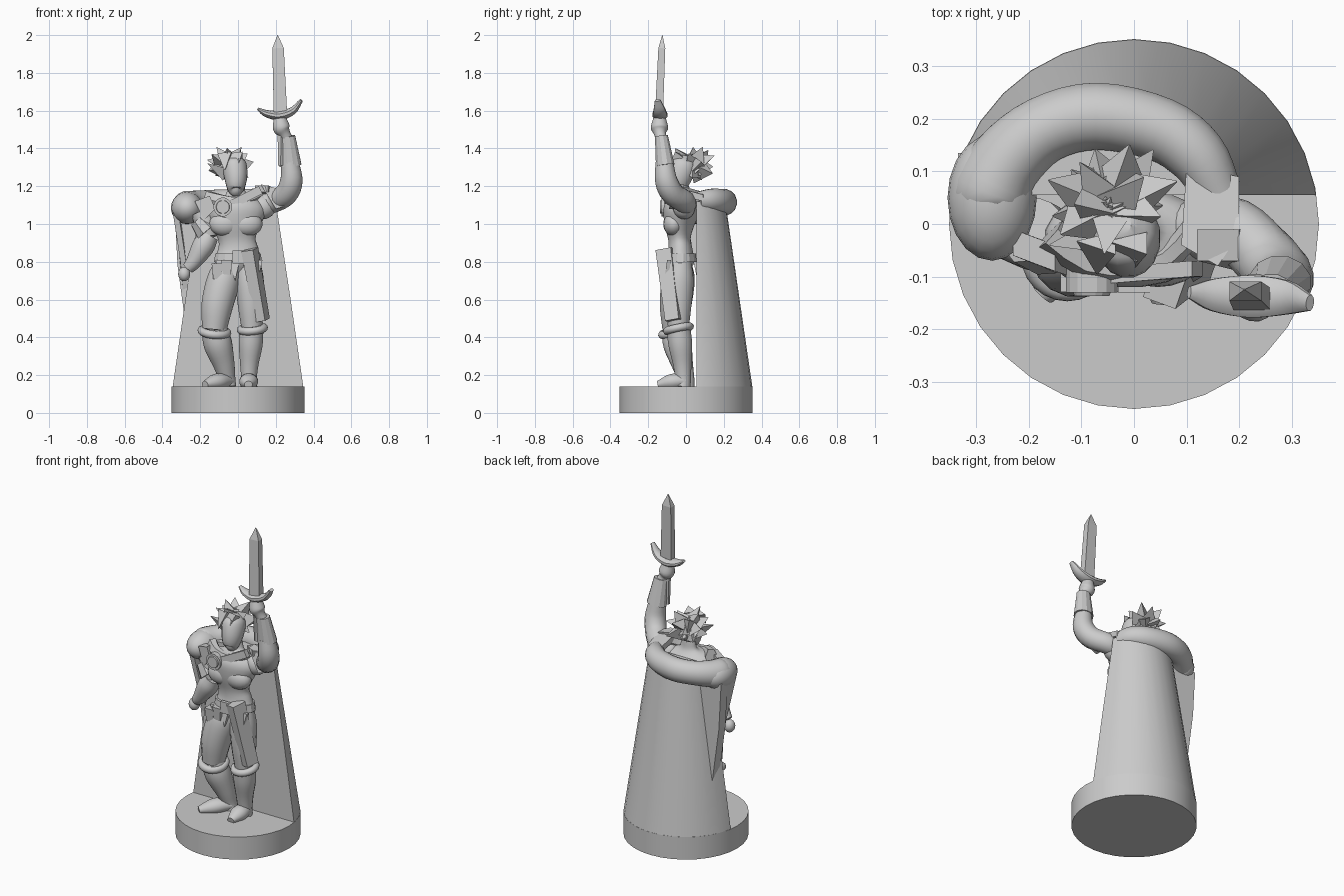
import bpy, bmesh, math, random
from mathutils import Vector as V

cube = bpy.data.objects.get("Cube")
if cube:
    bpy.data.objects.remove(cube, do_unlink=True)
random.seed(4)

stone = bpy.data.materials.new("grey_stone")
stone.use_nodes = True
GREY = (0.6, 0.6, 0.6, 1)
stone.diffuse_color = GREY
stone.node_tree.nodes["Principled BSDF"].inputs["Base Color"].default_value = GREY


def finish(name, bm, smooth=False):
    bmesh.ops.recalc_face_normals(bm, faces=bm.faces)
    mesh = bpy.data.meshes.new(name)
    bm.to_mesh(mesh)
    bm.free()
    ob = bpy.data.objects.new(name, mesh)
    bpy.context.collection.objects.link(ob)
    mesh.materials.append(stone)
    if smooth:
        bpy.ops.object.select_all(action='DESELECT')
        ob.select_set(True)
        bpy.context.view_layer.objects.active = ob
        bpy.ops.object.shade_smooth_by_angle(angle=math.radians(40))
    return ob


def catmull(pts, steps):
    pts = [V(p) for p in pts]
    ext = [2 * pts[0] - pts[1]] + pts + [2 * pts[-1] - pts[-2]]
    out = []
    for a, b, c, d in zip(ext, ext[1:], ext[2:], ext[3:]):
        for k in range(steps):
            t = k / steps
            out.append(b + (c - a) * (t / 2) + (2 * a - 5 * b + 4 * c - d) * (t * t / 2)
                       + (3 * b - a - 3 * c + d) * (t ** 3 / 2))
    return out + [pts[-1]]


def loft(name, pts, n=16, flat=1.0, side=(1, 0, 0), steps=4):
    """Tube through (x, y, z, radius) points; flat scales depth across side."""
    rows = catmull(pts, steps) if steps > 1 else [V(p) for p in pts]
    bm, rings = bmesh.new(), []
    for i, p in enumerate(rows):
        tan = (rows[min(i + 1, len(rows) - 1)] - rows[max(i - 1, 0)]).to_3d().normalized()
        u = V(side) - tan * tan.dot(V(side))
        u.normalize()
        w = tan.cross(u)
        r = max(p[3], 0.002)
        angles = [math.tau * (k + 0.5) / n for k in range(n)]
        rings.append([bm.verts.new(p.to_3d() + r * (u * math.cos(a) + w * flat * math.sin(a)))
                      for a in angles])
    for a, b in zip(rings, rings[1:]):
        for k in range(n):
            bm.faces.new((a[k], a[(k + 1) % n], b[(k + 1) % n], b[k]))
    bm.faces.new(rings[0])
    bm.faces.new(rings[-1])
    return finish(name, bm, steps > 1)


def ball(name, loc, size, turn=0):
    bm = bmesh.new()
    bmesh.ops.create_uvsphere(bm, u_segments=20, v_segments=12, radius=1)
    bmesh.ops.scale(bm, vec=size, verts=bm.verts)
    ob = finish(name, bm, True)
    ob.location, ob.rotation_euler.z = loc, turn


def plate(name, pts, push):
    bm = bmesh.new()
    face = bm.faces.new([bm.verts.new(p) for p in pts])
    new = bmesh.ops.extrude_face_region(bm, geom=[face], use_keep_orig=True)["geom"]
    bmesh.ops.translate(bm, vec=push, verts=[g for g in new if isinstance(g, bmesh.types.BMVert)])
    finish(name, bm)


def ring(name, loc, radius, thick, tilt=(0, 0, 0)):
    bpy.ops.mesh.primitive_torus_add(major_radius=radius, minor_radius=thick, major_segments=24,
                                     minor_segments=10, location=loc, rotation=tilt)
    ob = bpy.context.object
    ob.name = name
    ob.data.materials.append(stone)
    bpy.ops.object.shade_smooth_by_angle(angle=math.radians(40))


def cone(name, r1, r2, z0, z1, cut=None):
    bm = bmesh.new()
    bmesh.ops.create_cone(bm, cap_ends=True, segments=32, radius1=r1, radius2=r2, depth=z1 - z0)
    bmesh.ops.translate(bm, vec=(0, 0, (z0 + z1) / 2), verts=bm.verts)
    if cut is not None:
        bmesh.ops.bisect_plane(bm, geom=bm.verts[:] + bm.edges[:] + bm.faces[:],
                               plane_co=(0, cut, 0), plane_no=(0, -1, 0), clear_outer=True)
        bmesh.ops.holes_fill(bm, edges=[e for e in bm.edges if e.is_boundary])
    finish(name, bm, True)


# Base and cloak
cone("round_base", 0.352, 0.352, 0, 0.14)
cone("cloak", 0.351, 0.208, 0.14, 1.12, cut=0.055)
loft("cloak_collar", [(-.27, .0, 1.09, .04), (-.275, .05, 1.09, .082), (-.24, .12, 1.1, .077),
                      (-.17, .18, 1.11, .07), (-.07, .205, 1.115, .07), (.05, .18, 1.12, .067),
                      (.12, .13, 1.125, .062), (.16, .06, 1.12, .05)], side=(0, 0, 1), flat=.93)
ball("cloak_shoulder", (-.27, .05, 1.085), (.085, .12, .085))
plate("cloak_fold", [(-.335, .07, 1.06), (-.32, .07, .78), (-.275, .07, .45),
                     (-.18, .06, .85), (-.18, .06, 1.08)], (0, .065, 0))
plate("cloak_side_fold", [(-.345, .0, 1.06), (-.335, .11, 1.06), (-.32, .12, .78),
                          (-.28, .1, .5), (-.305, .04, .8)], (.03, 0, 0))

# Torso
loft("torso", [(0, -.03, .74, .07), (0, -.03, .8, .125), (0, -.03, .86, .11), (-.005, -.035, .92, .1),
               (-.01, -.035, 1.0, .135), (-.01, -.025, 1.07, .16), (-.01, -.015, 1.12, .13),
               (-.01, -.01, 1.15, .06), (-.01, -.01, 1.2, .045)], n=20, flat=.6)
for name, x in (("right_breastplate", -.068), ("left_breastplate", .045)):
    ball(name, (x, -.065, 1.0), (.085, .055, .065))
ball("shoulder_joint", (.13, -.01, 1.09), (.07, .06, .065))

# Belt, pouches and tassets
loft("belt", [(0, -.03, .8, .13), (0, -.03, .845, .122)], n=16, flat=.68, steps=1)
plate("buckle", [(-.03, -.11, .79), (.03, -.11, .79), (.03, -.11, .86), (-.03, -.11, .86)], (0, -.02, 0))
for name, x, z in (("belt_pouch", -.11, .75), ("small_pouch", -.06, .77)):
    loft(name, [(x, -.1, z - .04, .03), (x, -.1, z + .04, .042)], n=4, steps=1)
for i, x in enumerate((-.09, -.02, .05, .1)):
    plate(f"belt_tab_{i}", [(x - .03, -.1, .81), (x + .03, -.1, .81), (x + .005, -.115, .7)], (0, .02, 0))
loft("scabbard", [(.062, -.11, .865, .047), (.128, -.065, .49, .042)], n=4, steps=1, flat=1.3,
     side=(1, -.35, 0))

# Legs
loft("left_thigh", [(.06, -.03, .8, .06), (.062, -.035, .7, .076), (.068, -.04, .57, .07),
                    (.073, -.04, .45, .056)])
loft("left_boot", [(.072, -.04, .45, .064), (.067, -.03, .36, .064), (.06, -.02, .26, .05),
                   (.058, -.015, .18, .042), (.058, -.02, .14, .045)])
loft("right_thigh", [(-.05, -.03, .8, .06), (-.075, -.04, .71, .088), (-.11, -.055, .57, .085),
                     (-.125, -.06, .44, .066)])
loft("right_boot", [(-.125, -.06, .44, .07), (-.105, -.045, .36, .076), (-.075, -.02, .26, .058),
                    (-.058, 0, .18, .045), (-.055, 0, .14, .046)])
ring("left_boot_cuff", (.076, -.04, .445), .062, .021, (.2, -.1, 0))
ring("right_boot_cuff", (-.125, -.06, .43), .068, .022, (.25, .1, 0))
for name, heel, toe in (("left_foot", (.058, .0), (.055, -.15)), ("right_foot", (-.05, .0), (-.175, -.135))):
    mid = [(a + b) / 2 for a, b in zip(heel, toe)]
    loft(name, [(*heel, .17, .04), (*mid, .165, .05), (*toe, .15, .022)], flat=.85,
         side=(1, 0, 0))

# Right arm resting at the side
loft("right_upper_arm", [(-.19, -.01, 1.06, .06), (-.17, -.02, 1.0, .058), (-.155, -.03, .93, .045)])
loft("right_sleeve_flare", [(-.215, -.03, 1.02, .045), (-.165, -.035, .96, .065)], n=8, steps=1)
loft("right_forearm", [(-.15, -.03, .94, .05), (-.185, -.03, .88, .06), (-.235, -.03, .8, .042),
                       (-.265, -.025, .765, .032)])
ball("right_hand", (-.285, -.02, .735), (.032, .033, .038))

# Raised left arm
loft("left_upper_arm", [(.12, 0, 1.1, .055), (.19, -.01, 1.12, .06), (.255, -.07, 1.16, .062),
                        (.283, -.105, 1.23, .06), (.275, -.115, 1.33, .047)], side=(0, 1, 0))
loft("left_gauntlet", [(.278, -.11, 1.31, .06), (.262, -.13, 1.465, .042)], n=12, steps=1, flat=.85)
loft("left_wrist", [(.26, -.13, 1.45, .03), (.245, -.138, 1.48, .032), (.23, -.14, 1.51, .046),
                    (.222, -.14, 1.56, .034)])

# Sword
loft("sword_grip", [(.225, -.14, 1.31, .014), (.228, -.14, 1.43, .02), (.222, -.14, 1.6, .022)],
     n=6, steps=1)
loft("crossguard", [(.105, -.13, 1.61, .012), (.15, -.135, 1.585, .032), (.22, -.138, 1.575, .042),
                    (.29, -.14, 1.6, .034), (.335, -.15, 1.655, .016)], n=10, side=(0, 1, 0), flat=.6)
loft("blade", [(.225, -.143, 1.58, .05), (.212, -.128, 1.93, .043), (.21, -.125, 2.0, .002)],
     n=4, steps=1, flat=.6)

# Neck cloth, straps, shoulder plates and brooch
loft("neck_cloth", [(-.16, -.02, 1.13, .05), (-.09, -.075, 1.12, .04), (0, -.085, 1.11, .035),
                    (.07, -.06, 1.13, .035), (.12, 0, 1.16, .035)], n=6, side=(0, 0, 1), flat=.7, steps=2)
plate("chest_strap", [(-.07, -.115, 1.11), (-.05, -.115, 1.07), (.13, -.1, 1.16), (.11, -.1, 1.2)],
      (0, .03, 0))
plate("rear_shoulder_plate", [(.1, .11, 1.13), (.2, .09, 1.12), (.2, -.02, 1.15), (.16, -.08, 1.17),
                              (.09, -.04, 1.17)], (0, 0, .035))
plate("outer_shoulder_plate", [(.12, -.07, 1.21), (.2, -.07, 1.19), (.27, -.08, 1.1), (.2, -.09, 1.08)],
      (0, .06, 0))
plate("right_shoulder_plate", [(-.23, -.06, 1.12), (-.15, -.09, 1.15), (-.12, -.1, 1.08),
                               (-.18, -.08, 1.02)], (0, .05, 0))
loft("brooch", [(-.08, -.07, 1.09, .05), (-.08, -.13, 1.09, .05)], n=16, steps=1)
loft("brooch_stone", [(-.08, -.125, 1.09, .038), (-.08, -.137, 1.09, .034)], n=16, steps=1)

# Head and hair
loft("head", [(-.01, -.07, 1.165, .012), (-.012, -.055, 1.18, .042), (-.012, -.035, 1.25, .062),
              (-.02, -.01, 1.32, .062), (-.025, .0, 1.36, .02)], flat=1.1)
hair_centre = V((-.045, .035, 1.30))
for i in range(18):
    turn = i * 2.4
    lift = -.5 + 1.5 * (i / 17)
    way = V((math.cos(turn) * math.cos(lift), math.sin(turn) * math.cos(lift), math.sin(lift)))
    if way.y < -.3 and way.z < .25:
        continue
    root = hair_centre + way * .015
    tip = hair_centre + way * random.uniform(.105, .14)
    loft(f"hair_lock_{i}", [(*root, .085), (*tip, .002)], n=3, flat=.75, steps=1,
         side=(random.uniform(-1, 1), random.uniform(-1, 1), .6))
for i, x in enumerate((-.06, .0)):
    loft(f"fringe_{i}", [(x, -.035, 1.37, .05), (x - .01, -.095, 1.285, .002)], n=3, flat=.6, steps=1)
loft("long_side_lock", [(-.06, -.02, 1.27, .045), (-.16, -.04, 1.32, .002)], n=3, steps=1, side=(0, 0, 1))
